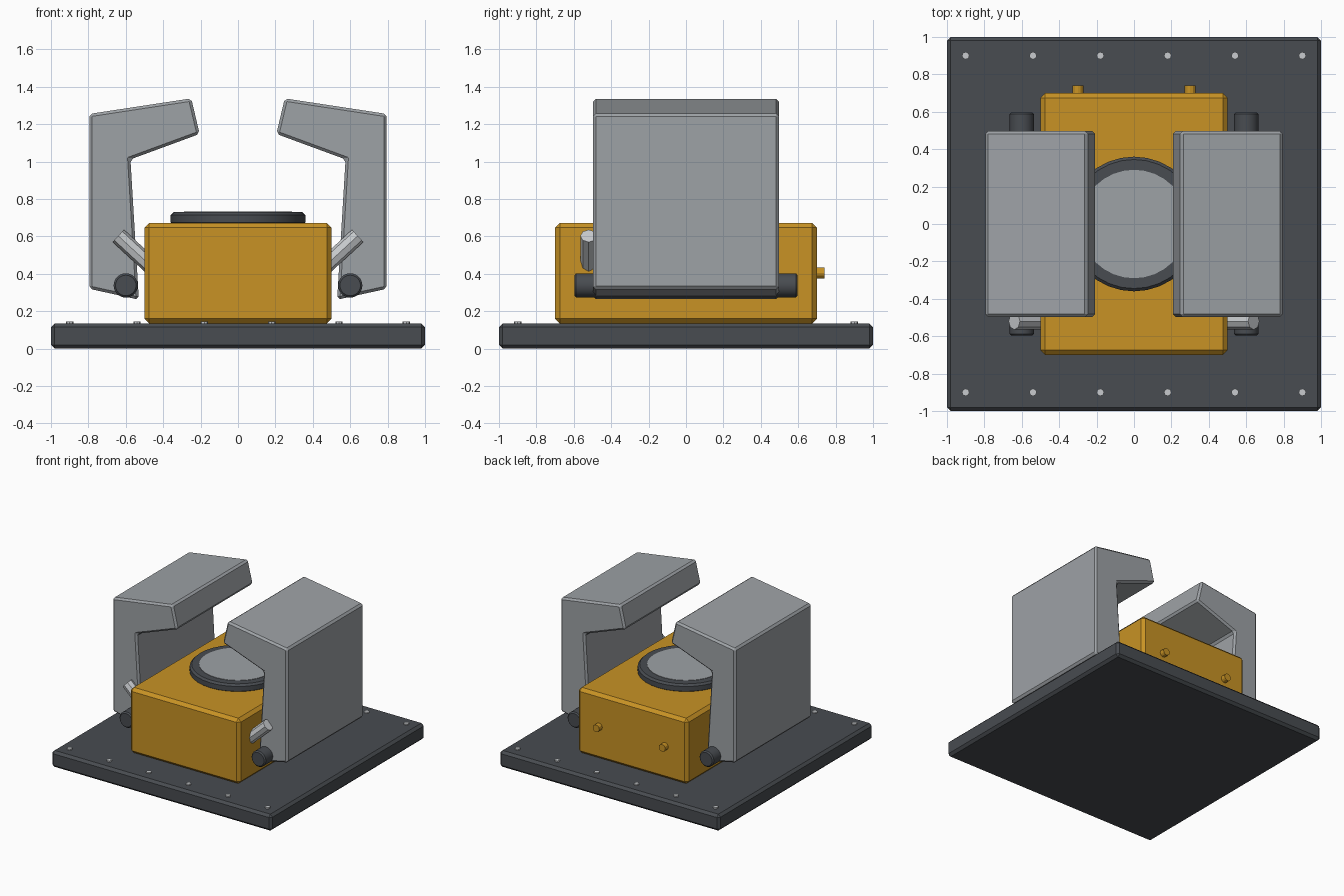
import bpy, bmesh, math
from mathutils import Vector

cube = bpy.data.objects.get("Cube")
if cube:
    bpy.data.objects.remove(cube, do_unlink=True)


def material(name, rgb):
    m = bpy.data.materials.new(name)
    m.use_nodes = True
    m.diffuse_color = (*rgb, 1)
    m.node_tree.nodes["Principled BSDF"].inputs["Base Color"].default_value = (*rgb, 1)
    return m


DARK = material("dark steel", (0.065, 0.072, 0.082))
YELLOW = material("safety yellow", (0.58, 0.29, 0.018))
GREY = material("jaw grey", (0.34, 0.36, 0.38))
BRIGHT = material("bright metal", (0.58, 0.6, 0.62))


def finish(name, bm, mat, bevel=0, smooth=False):
    bmesh.ops.recalc_face_normals(bm, faces=bm.faces)
    if bevel:
        edges = [e for e in bm.edges if e.calc_face_angle(0) > math.radians(30)]
        bmesh.ops.bevel(bm, geom=edges, offset=bevel, segments=1, affect='EDGES')
    mesh = bpy.data.meshes.new(name)
    bm.to_mesh(mesh)
    bm.free()
    mesh.materials.append(mat)
    ob = bpy.data.objects.new(name, mesh)
    bpy.context.collection.objects.link(ob)
    if smooth:
        bpy.ops.object.select_all(action='DESELECT')
        ob.select_set(True)
        bpy.context.view_layer.objects.active = ob
        bpy.ops.object.shade_smooth_by_angle(angle=math.radians(30))
    return ob


def box(name, half_x, half_y, z0, z1, mat, bevel):
    bm = bmesh.new()
    bmesh.ops.create_cube(bm, size=1)
    for v in bm.verts:
        v.co = (v.co.x * 2 * half_x, v.co.y * 2 * half_y, z0 + (v.co.z + 0.5) * (z1 - z0))
    return finish(name, bm, mat, bevel)


def rod(name, start, end, radius, mat, sides=24, bevel=0, smooth=False):
    a, b = Vector(start), Vector(end)
    bm = bmesh.new()
    bmesh.ops.create_cone(bm, cap_ends=True, segments=sides, radius1=radius,
                          radius2=radius, depth=(b - a).length)
    turn = (b - a).to_track_quat('Z', 'Y').to_matrix().to_4x4()
    turn.translation = (a + b) / 2
    bm.transform(turn)
    return finish(name, bm, mat, bevel, smooth)


# Base plate and body block
box("base_plate", 1, 1, 0, 0.135, DARK, 0.02)
box("body_block", 0.5, 0.7, 0.135, 0.672, YELLOW, 0.025)

# Round turntable with a paler centre
rod("turntable_ring", (0, 0, 0.66), (0, 0, 0.73), 0.36, DARK, 32, 0.015, True)
rod("turntable_centre", (0, 0, 0.72), (0, 0, 0.733), 0.29, GREY, 32)

# Bolts along the front and back of the plate
for row, y in (("front", -0.9), ("back", 0.9)):
    for i in range(6):
        x = -0.9 + 0.36 * i
        rod(f"{row}_bolt_{i + 1}", (x, y, 0.12), (x, y, 0.145), 0.02, BRIGHT, 8)

# Mirrored jaws with their hinge pins, struts and rear studs
JAW = [(0.53, 0.262), (0.795, 0.32), (0.795, 1.255), (0.25, 1.338),
       (0.205, 1.148), (0.575, 1.012)]
for side, s in (("left", 1), ("right", -1)):
    bm = bmesh.new()
    face = bm.faces.new([bm.verts.new((s * x, -0.497, z)) for x, z in JAW])
    extruded = bmesh.ops.extrude_face_region(bm, geom=[face])["geom"]
    bmesh.ops.translate(bm, vec=(0, 0.994, 0),
                        verts=[g for g in extruded if isinstance(g, bmesh.types.BMVert)])
    finish(f"{side}_jaw", bm, GREY, 0.015)
    rod(f"{side}_hinge_pin", (s * 0.6, -0.597, 0.338), (s * 0.6, 0.597, 0.338),
        0.065, DARK, 24, 0.01, True)
    rod(f"{side}_strut", (s * 0.42, -0.52, 0.4), (s * 0.64, -0.52, 0.603),
        0.045, BRIGHT, 8)
    rod(f"{side}_rear_stud", (s * 0.3, 0.68, 0.405), (s * 0.3, 0.74, 0.405),
        0.03, YELLOW, 12)
